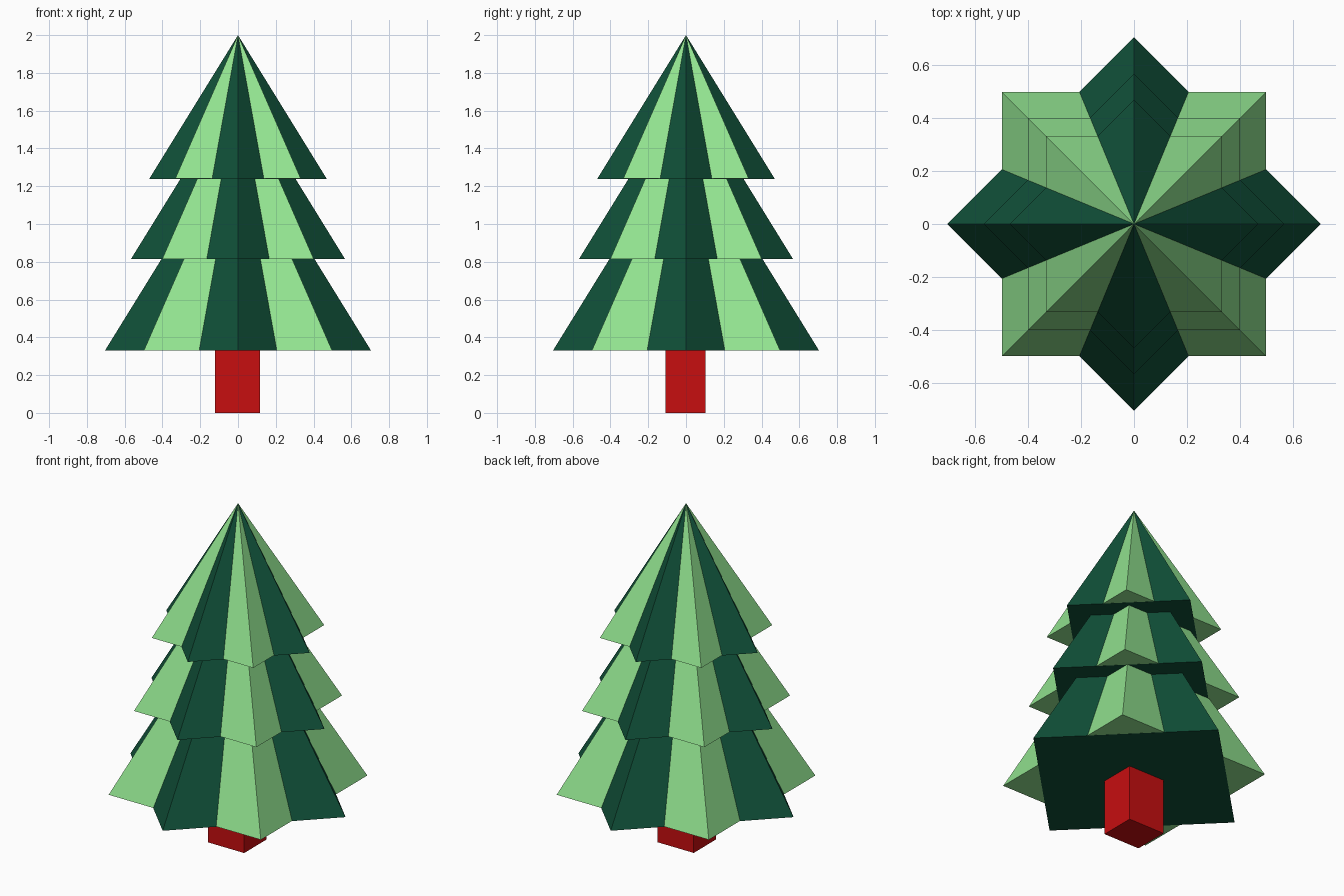
import bpy
import math

cube = bpy.data.objects.get("Cube")
if cube:
    bpy.data.objects.remove(cube, do_unlink=True)


def make_material(name, rgb):
    mat = bpy.data.materials.new(name)
    mat.use_nodes = True
    mat.diffuse_color = (*rgb, 1)
    mat.node_tree.nodes["Principled BSDF"].inputs["Base Color"].default_value = (*rgb, 1)
    return mat


light_green = make_material("light_green", (0.287, 0.77, 0.279))
dark_green = make_material("dark_green", (0.0052, 0.08, 0.04))
red = make_material("red", (0.57, 0.0044, 0.005))


def finish(name, mat):
    obj = bpy.context.object
    obj.name = obj.data.name = name
    obj.data.materials.append(mat)


def pyramid(name, radius, base, apex, turn, mat):
    bpy.ops.mesh.primitive_cone_add(
        vertices=4, radius1=radius, radius2=0, depth=apex - base,
        location=(0, 0, (base + apex) / 2), rotation=(0, 0, turn))
    finish(name, mat)


# Foliage tiers: two crossed square pyramids each, all with the same slope
SLOPE = 0.76 / 0.47
tiers = {"lower": (0.705, 0.33), "middle": (0.567, 0.815), "upper": (0.47, 1.24)}
for tier, (radius, base) in tiers.items():
    apex = base + radius * SLOPE
    pyramid(tier + "_light_boughs", radius, base, apex, math.pi / 4, light_green)
    # Dark base sits a hair lower so the two undersides stay distinct
    pyramid(tier + "_dark_boughs", radius, base - 0.001, apex, 0, dark_green)

# Trunk
bpy.ops.mesh.primitive_cube_add(size=1, location=(-0.003, -0.003, 0.17))
bpy.context.object.scale = (0.238, 0.21, 0.34)
finish("trunk", red)
